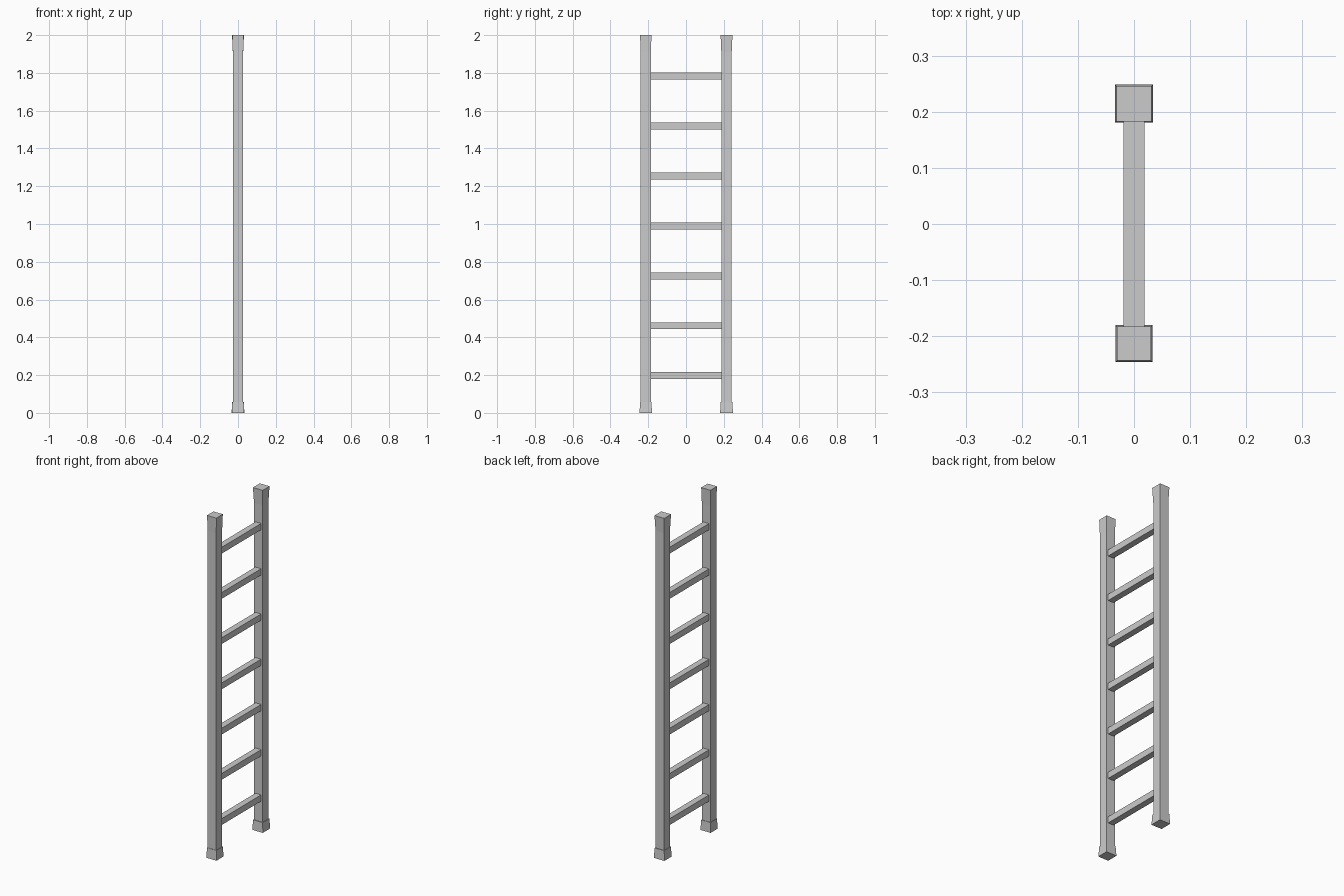
import bpy
import bmesh

if "Cube" in bpy.data.objects:
    bpy.data.objects.remove(bpy.data.objects["Cube"])


def square_column(name, y, profile):
    """Square-section column lofted through (z, half width) pairs, capped."""
    bm = bmesh.new()
    rings = []
    for z, h in profile:
        rings.append([bm.verts.new((sx * h, y + sy * h, z))
                      for sx, sy in ((-1, -1), (1, -1), (1, 1), (-1, 1))])
    for a, b in zip(rings, rings[1:]):
        for i in range(4):
            j = (i + 1) % 4
            bm.faces.new((a[i], a[j], b[j], b[i]))
    bm.faces.new(rings[0][::-1])
    bm.faces.new(rings[-1])
    mesh = bpy.data.meshes.new(name)
    bm.to_mesh(mesh)
    bm.free()
    bpy.context.collection.objects.link(bpy.data.objects.new(name, mesh))


# Side rails: stepped foot, straight shaft, flared top
for name, y, foot, top in (("left_rail", -0.213, 0.033, 0.030),
                           ("right_rail", 0.2145, 0.034, 0.0315)):
    square_column(name, y, [(0, foot), (0.058, foot - 0.003), (0.058, 0.0275),
                            (1.91, 0.0275), (2, top)])

# Seven square rungs, ends butted just inside the rails
for i in range(7):
    bpy.ops.mesh.primitive_cube_add(size=1, location=(0, 0.0005, 0.197 + i * 0.2643))
    rung = bpy.context.object
    rung.name = f"rung_{i + 1}"
    rung.scale = (0.037, 0.376, 0.037)
    bpy.ops.object.transform_apply(location=False, rotation=False, scale=True)
